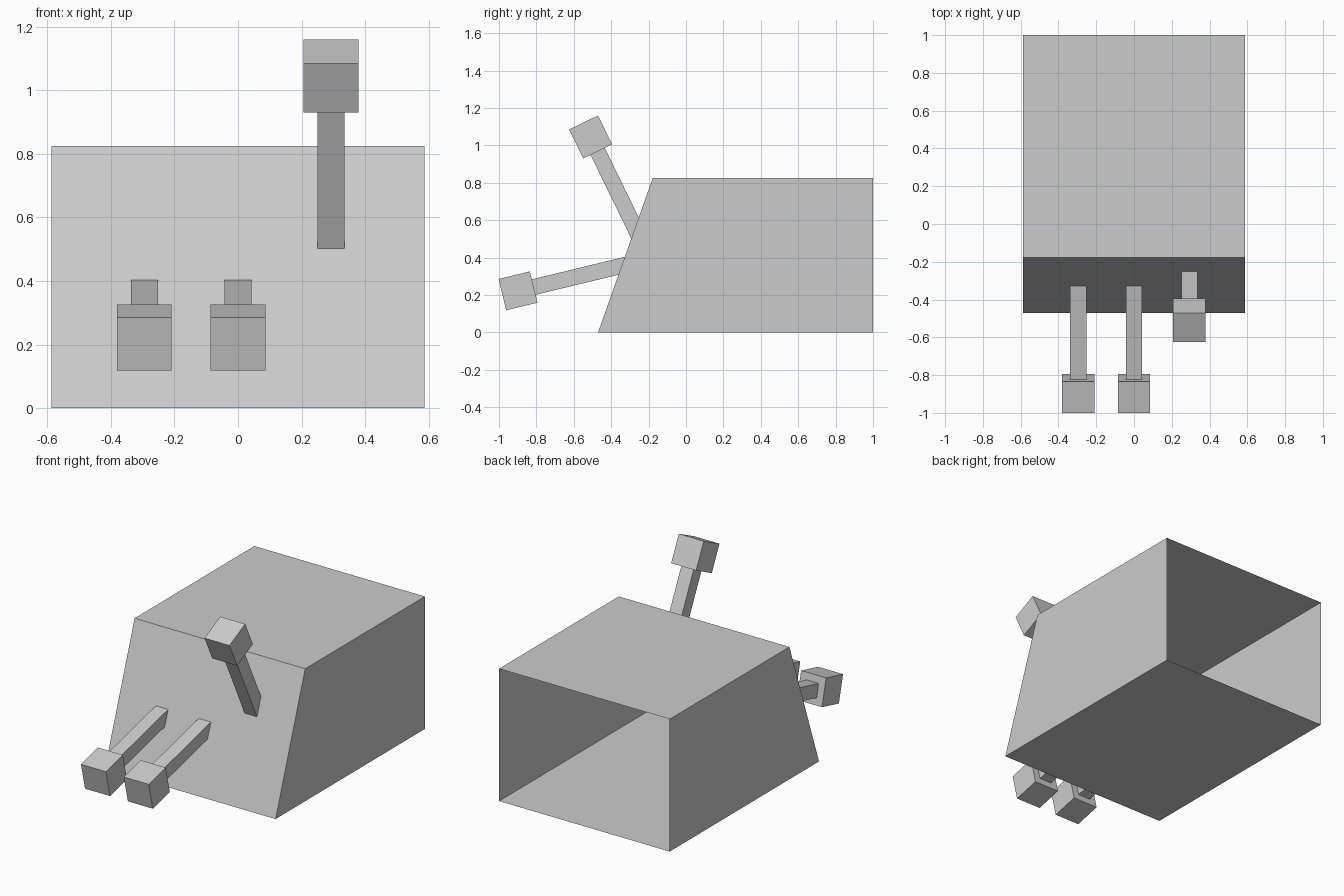
import bpy, bmesh, math
from mathutils import Matrix, Vector

cube = bpy.data.objects.get("Cube")
if cube:
    bpy.data.objects.remove(cube, do_unlink=True)

grey = bpy.data.materials.new("plain_grey")
grey.use_nodes = True
colour = (0.6, 0.6, 0.6, 1)
grey.diffuse_color = colour
grey.node_tree.nodes["Principled BSDF"].inputs["Base Color"].default_value = colour


def finish(name, bm):
    mesh = bpy.data.meshes.new(name)
    bm.to_mesh(mesh)
    bm.free()
    mesh.materials.append(grey)
    obj = bpy.data.objects.new(name, mesh)
    bpy.context.collection.objects.link(obj)
    return obj


# Housing: thin shell with a sloping front panel, open at the back
HALF_WIDTH = 0.588
profile = [(1, 0), (-0.47, 0), (-0.178, 0.825), (1, 0.825)]
bm = bmesh.new()
left, right = [[bm.verts.new((x, y, z)) for y, z in profile]
               for x in (HALF_WIDTH, -HALF_WIDTH)]
bm.faces.new(left)
bm.faces.new(right)
for i in range(3):
    bm.faces.new((left[i], left[i + 1], right[i + 1], right[i]))
bmesh.ops.recalc_face_normals(bm, faces=bm.faces)
finish("housing", bm)


def box(name, place, start, end, width):
    """Square bar running along the local y axis of a placement."""
    bm = bmesh.new()
    size = Matrix.Diagonal((width, end - start, width, 1))
    shift = Matrix.Translation((0, (start + end) / 2, 0))
    bmesh.ops.create_cube(bm, size=1, matrix=place @ shift @ size)
    finish(name, bm)


# Levers: square knob on a bar that sinks into the front panel
KNOB, BAR, REACH = 0.172, 0.085, 0.6
for name, centre, tilt in (
        ("right_lever", (-0.295, -0.898, 0.222), 13.6),
        ("middle_lever", (0, -0.898, 0.222), 13.6),
        ("left_lever", (0.293, -0.51, 1.045), -64)):
    place = Matrix.Translation(Vector(centre)) @ Matrix.Rotation(math.radians(tilt), 4, "X")
    box(name + "_knob", place, -KNOB / 2, KNOB / 2, KNOB)
    box(name + "_bar", place, KNOB / 2, REACH, BAR)
